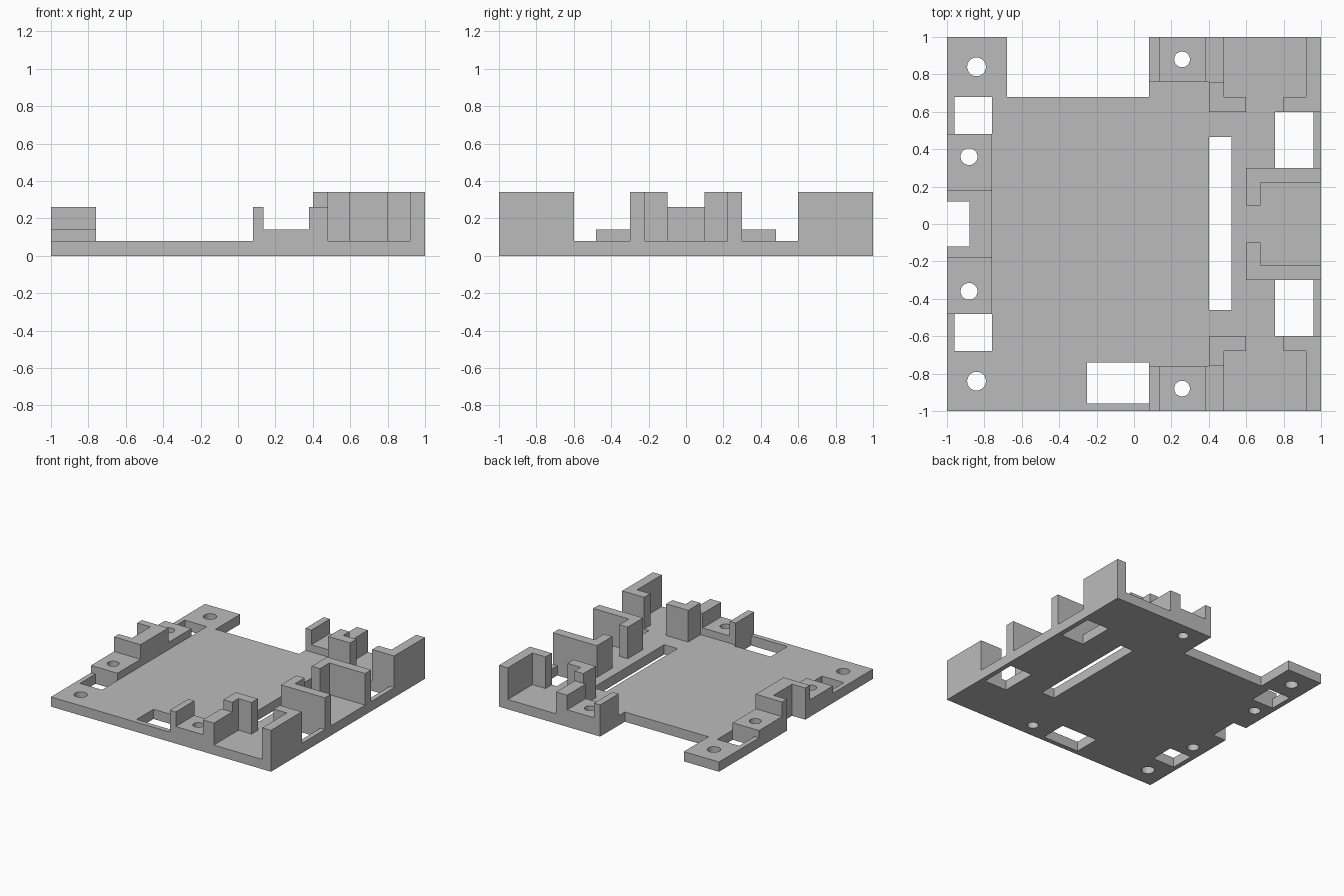
import bpy
import bmesh

cube = bpy.data.objects.get("Cube")
if cube:
    bpy.data.objects.remove(cube, do_unlink=True)

PLATE, STEP, MID, TALL = 0.08, 0.14, 0.26, 0.34

grey = bpy.data.materials.new("plain grey")
grey.use_nodes = True
COLOUR = (0.5, 0.5, 0.5, 1)
grey.diffuse_color = COLOUR
grey.node_tree.nodes["Principled BSDF"].inputs["Base Color"].default_value = COLOUR


def finish(name, bm):
    bmesh.ops.recalc_face_normals(bm, faces=bm.faces)
    mesh = bpy.data.meshes.new(name)
    bm.to_mesh(mesh)
    bm.free()
    mesh.materials.append(grey)
    obj = bpy.data.objects.new(name, mesh)
    bpy.context.collection.objects.link(obj)
    return obj


def extrude(name, outline, z0, z1, side=1):
    """Prism over an outline; side = -1 mirrors it front to back."""
    bm = bmesh.new()
    face = bm.faces.new([bm.verts.new((x, side * y, z0)) for x, y in outline])
    top = bmesh.ops.extrude_face_region(bm, geom=[face])["geom"]
    verts = [v for v in top if isinstance(v, bmesh.types.BMVert)]
    bmesh.ops.translate(bm, verts=verts, vec=(0, 0, z1 - z0))
    return finish(name, bm)


def rect(x0, x1, y0, y1):
    return [(x0, y0), (x1, y0), (x1, y1), (x0, y1)]


def drill(x, y, radius):
    bm = bmesh.new()
    bmesh.ops.create_cone(bm, cap_ends=True, segments=40, radius1=radius,
                          radius2=radius, depth=1)
    bmesh.ops.translate(bm, verts=bm.verts, vec=(x, y, 0))
    return finish("drill", bm)


def cut(obj, cutters):
    bpy.context.view_layer.objects.active = obj
    for cutter in cutters:
        cutter.hide_render = True
        mod = obj.modifiers.new("hole", "BOOLEAN")
        mod.operation, mod.solver, mod.object = "DIFFERENCE", "EXACT", cutter
        bpy.ops.object.modifier_apply(modifier=mod.name)


# Base plate with the rear recess and left-hand notch in its outline
plate = extrude("base_plate", [
    (-1, -1), (1, -1), (1, 1), (0.08, 1), (0.08, 0.68), (-0.68, 0.68),
    (-0.68, 1), (-1, 1), (-1, 0.12), (-0.88, 0.12), (-0.88, -0.12), (-1, -0.12),
], 0, PLATE)

# Rectangular openings
cutters = [extrude("slot_cutter", rect(0.4, 0.52, -0.46, 0.465), -0.5, 0.5),
           extrude("window_cutter", rect(-0.25, 0.08, -0.96, -0.74), -0.5, 0.5)]

for side, end in ((1, "back"), (-1, "front")):
    cutters.append(extrude("edge_cutter", rect(-0.96, -0.76, 0.48, 0.68), -0.5, 0.5, side))
    cutters.append(extrude("edge_cutter", rect(0.755, 0.96, 0.3, 0.6), -0.5, 0.5, side))
    cutters.append(drill(-0.842, side * 0.84, 0.05))
    ledge_drill = drill(-0.882, side * 0.36, 0.045)
    post_drill = drill(0.257, side * 0.88, 0.042)
    cutters += [ledge_drill, post_drill]

    # Low drilled mounts
    ledge = extrude(end + "_ledge", rect(-1, -0.76, 0.18, 0.48), PLATE, STEP, side)
    cut(ledge, [ledge_drill])
    saddle = extrude(end + "_saddle", rect(0.135, 0.38, 0.76, 1), PLATE, STEP, side)
    cut(saddle, [post_drill])

    # Cheeks on both sides of the saddle
    extrude(end + "_thin_cheek", rect(0.08, 0.135, 0.76, 1), PLATE, MID, side)
    extrude(end + "_thick_cheek", rect(0.38, 0.48, 0.76, 1), PLATE, MID, side)

    # Tall angled walls
    extrude(end + "_inner_corner", [(0.4, 0.6), (0.6, 0.6), (0.6, 0.68), (0.48, 0.68),
                                    (0.48, 0.76), (0.4, 0.76)], PLATE, TALL, side)
    extrude(end + "_outer_corner", [(0.8, 0.6), (1, 0.6), (1, 1), (0.92, 1),
                                    (0.92, 0.68), (0.8, 0.68)], PLATE, TALL, side)
    extrude(end + "_middle_bracket", [(0.6, 0.1), (0.675, 0.1), (0.675, 0.223), (1, 0.223),
                                      (1, 0.3), (0.6, 0.3)], PLATE, TALL, side)

# U-shaped stop around the notch
extrude("notched_stop", [(-1, -0.18), (-0.76, -0.18), (-0.76, 0.18), (-1, 0.18),
                         (-1, 0.12), (-0.88, 0.12), (-0.88, -0.12), (-1, -0.12)], PLATE, MID)

cut(plate, cutters)
for cutter in cutters:
    bpy.data.objects.remove(cutter, do_unlink=True)
